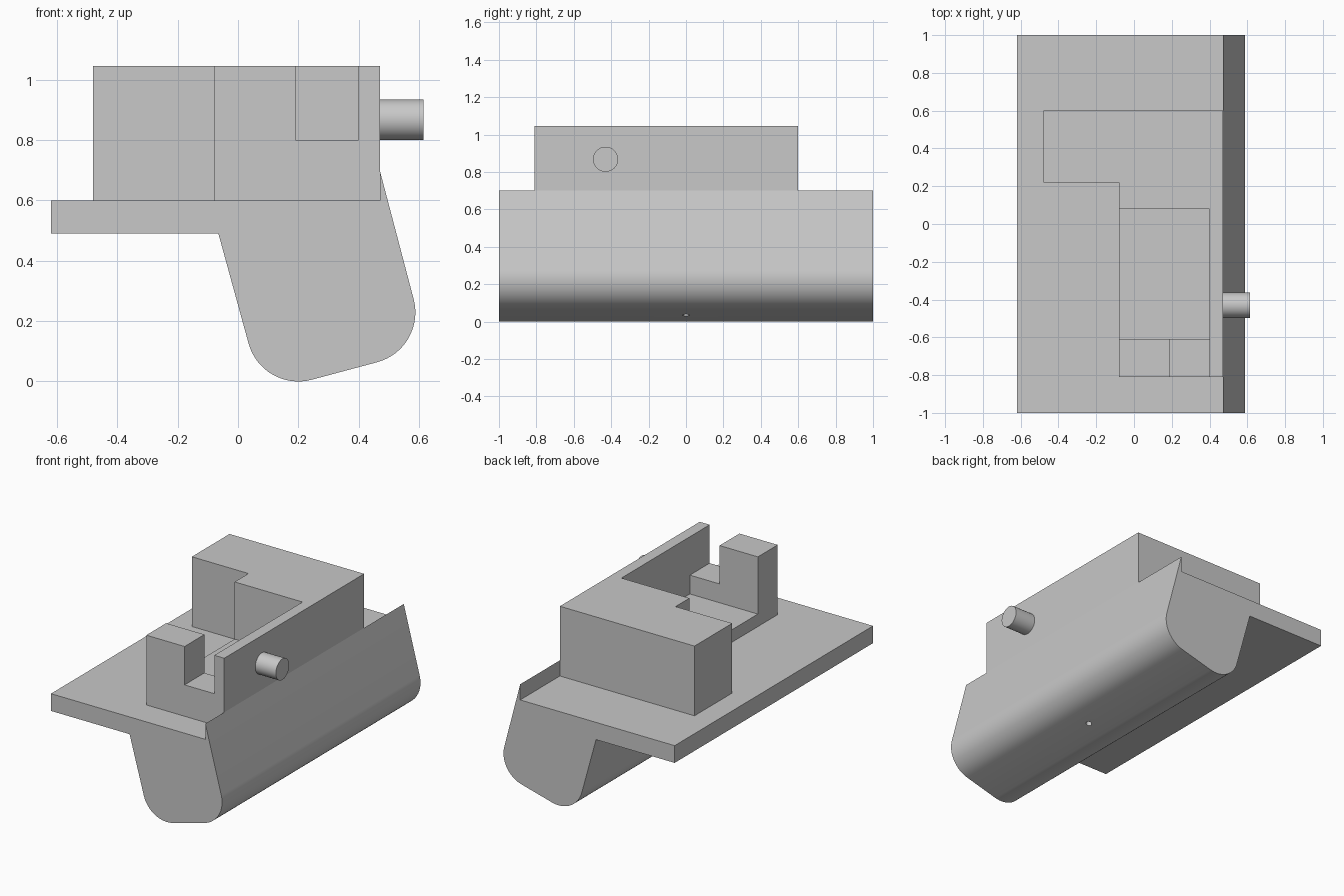
import bpy
import bmesh
from math import radians, cos, sin
from mathutils import Vector

cube = bpy.data.objects.get("Cube")
if cube:
    bpy.data.objects.remove(cube, do_unlink=True)

# One plain grey for everything
grey = bpy.data.materials.new("plain_grey")
grey.use_nodes = True
grey.diffuse_color = (0.58, 0.58, 0.58, 1)
grey.node_tree.nodes["Principled BSDF"].inputs["Base Color"].default_value = grey.diffuse_color


def prism(name, outline, sweep):
    """Extrude a closed outline of 3D points along the sweep vector."""
    bm = bmesh.new()
    face = bm.faces.new([bm.verts.new(p) for p in outline])
    result = bmesh.ops.extrude_face_region(bm, geom=[face], use_keep_orig=True)
    moved = [v for v in result["geom"] if isinstance(v, bmesh.types.BMVert)]
    bmesh.ops.translate(bm, verts=moved, vec=sweep)
    bmesh.ops.recalc_face_normals(bm, faces=bm.faces)
    mesh = bpy.data.meshes.new(name)
    bm.to_mesh(mesh)
    bm.free()
    mesh.materials.append(grey)
    obj = bpy.data.objects.new(name, mesh)
    bpy.context.collection.objects.link(obj)
    return obj


def box(name, x, y, z):
    corners = [(x[0], y[0]), (x[1], y[0]), (x[1], y[1]), (x[0], y[1])]
    return prism(name, [(a, b, z[0]) for a, b in corners], (0, 0, z[1] - z[0]))


def rod(name, radius, depth, centre, direction, sides):
    bpy.ops.mesh.primitive_cylinder_add(vertices=sides, radius=radius, depth=depth, location=centre)
    obj = bpy.context.object
    obj.name = name
    obj.rotation_euler = Vector(direction).to_track_quat("Z", "Y").to_euler()
    obj.data.materials.append(grey)
    return obj


def cut(target, cutter):
    """Subtract the cutter from the target and remove it."""
    cutter.hide_render = True
    mod = target.modifiers.new("cut", "BOOLEAN")
    mod.operation = "DIFFERENCE"
    mod.solver = "EXACT"
    mod.object = cutter
    activate(target)
    bpy.ops.object.modifier_apply(modifier=mod.name)
    bpy.data.objects.remove(cutter, do_unlink=True)


def activate(obj):
    bpy.ops.object.select_all(action="DESELECT")
    obj.select_set(True)
    bpy.context.view_layer.objects.active = obj


def smooth(obj):
    activate(obj)
    bpy.ops.object.shade_smooth_by_angle(angle=radians(30))


def arc(x, z, radius, start, end, steps=16):
    angles = [radians(start + (end - start) * i / steps) for i in range(steps + 1)]
    return [(x + radius * cos(a), z + radius * sin(a)) for a in angles]


# Shelf with a raised lip and a slanted, round-cornered leg below
profile = [(-0.065, 0.49), (-0.62, 0.49), (-0.62, 0.6), (0.47, 0.6), (0.47, 0.7)]
profile += arc(0.417, 0.229, 0.171, 15, -75)
profile += arc(0.2, 0.171, 0.171, -75, -165)
base = prism("shelf_and_leg", [(x, -1, z) for x, z in profile], (0, 2, 0))

# Small hole in the underside of the leg
tilt = radians(15)
hole = rod("hole_cutter", 0.018, 0.3, (0.353, 0, 0.035), (-sin(tilt), 0, cos(tilt)), 16)
bpy.context.view_layer.update()
cut(base, hole)
smooth(base)

# L-shaped housing with an open pocket and a notch at the front
footprint = [(-0.48, 0.22), (-0.08, 0.22), (-0.08, -0.81), (0.47, -0.81), (0.47, 0.6), (-0.48, 0.6)]
housing = prism("housing", [(x, y, 0.6) for x, y in footprint], (0, 0, 0.445))
cut(housing, box("pocket_cutter", (-0.3, 0.4), (-0.61, 0.08), (0.68, 1.3)))
cut(housing, box("notch_cutter", (0.19, 0.4), (-1, -0.5), (0.8, 1.3)))

# Round pin on the outer wall
pin = rod("side_pin", 0.067, 0.165, (0.5325, -0.43, 0.868), (1, 0, 0), 48)
smooth(pin)
